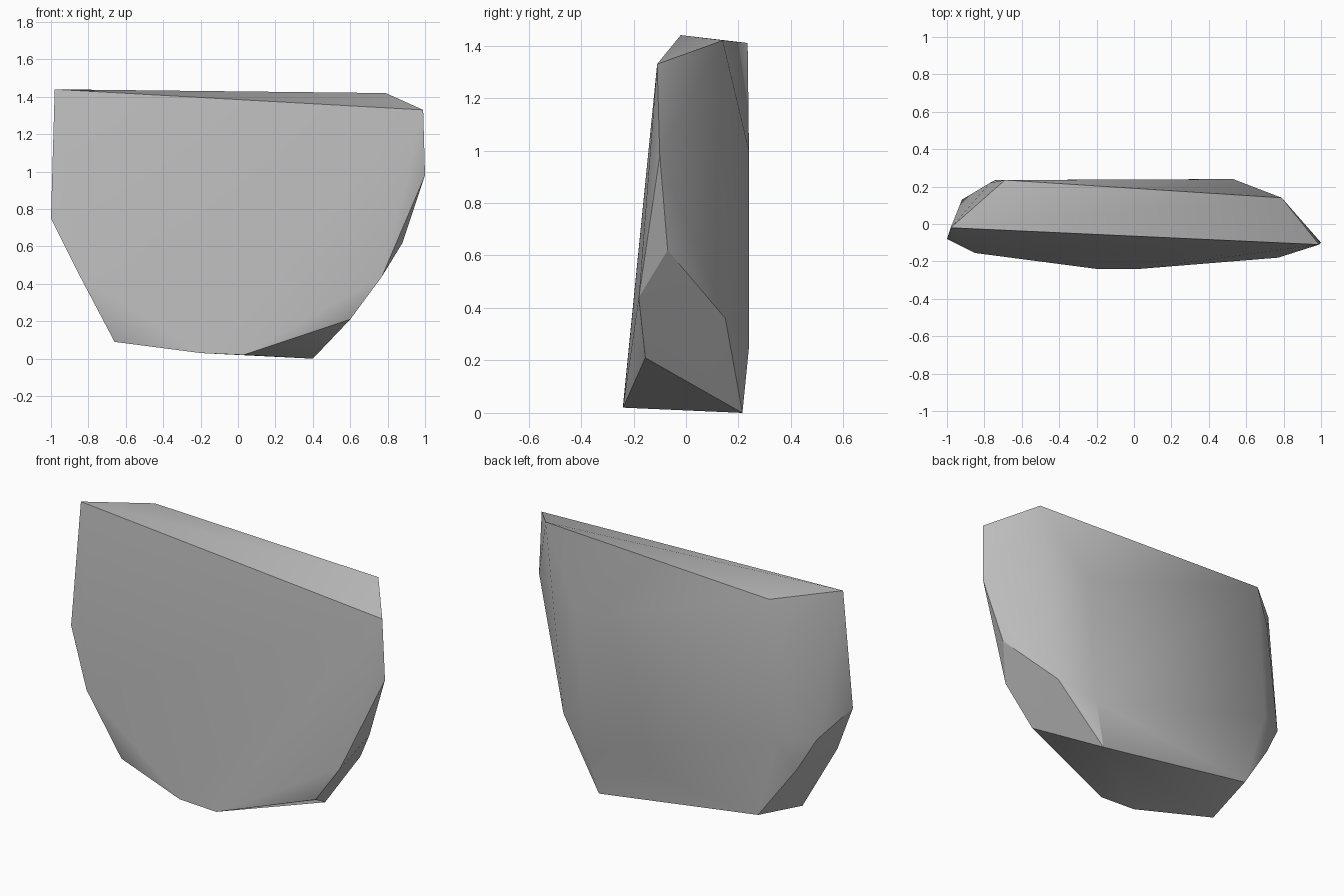
import bpy
import bmesh
import math

# Remove the default object if present
cube = bpy.data.objects.get("Cube")
if cube:
    bpy.data.objects.remove(cube, do_unlink=True)


def make_material(name, colour):
    """Create one flat colour material."""
    material = bpy.data.materials.new(name)
    material.use_nodes = True
    material.diffuse_color = colour
    shader = material.node_tree.nodes["Principled BSDF"]
    shader.inputs["Base Color"].default_value = colour
    shader.inputs["Roughness"].default_value = 0.9
    return material


def make_hull(name, corners, material):
    """Wrap a convex skin around the corner points."""
    bm = bmesh.new()
    for corner in corners:
        bm.verts.new(corner)
    result = bmesh.ops.convex_hull(bm, input=bm.verts[:])
    unused = {item for item in result["geom_interior"] + result["geom_unused"]
              if isinstance(item, bmesh.types.BMVert)}
    bmesh.ops.delete(bm, geom=list(unused), context="VERTS")
    bmesh.ops.dissolve_limit(bm, angle_limit=math.radians(1),
                             verts=bm.verts[:], edges=bm.edges[:])
    bmesh.ops.recalc_face_normals(bm, faces=bm.faces[:])
    mesh = bpy.data.meshes.new(name)
    bm.to_mesh(mesh)
    bm.free()
    mesh.materials.append(material)
    obj = bpy.data.objects.new(name, mesh)
    bpy.context.collection.objects.link(obj)
    return obj


# Outline of the broad leaning front face
front_rim = [
    (-.98, -.02, 1.44), (.99, -.11, 1.33), (1, -.1, .98), (.77, -.18, .44),
    (.03, -.24, .02), (-.2, -.24, .03), (-.85, -.155, .45), (-1, -.08, .75),
]

# Chipped corners around the sides and base
side_chips = [
    (.88, -.07, .62), (.6, -.155, .21), (.67, .15, .36),
    (-.66, -.11, .09), (-.92, .13, .63), (-.82, .16, .45),
]

# Outline of the flat upright back face and the top edge
back_rim = [
    (.79, .14, 1.42), (-.69, .235, 1.41), (-.77, .22, 1.2), (-.74, .235, .6),
    (-.61, .22, .15), (.4, .215, 0), (.47, .24, .25), (.53, .24, 1),
]

# Rock slab
stone_grey = make_material("stone grey", (.5, .5, .5, 1))
rock = make_hull("rock_slab", front_rim + side_chips + back_rim, stone_grey)

# Soft shading with crisp breaks
bpy.ops.object.select_all(action="DESELECT")
rock.select_set(True)
bpy.context.view_layer.objects.active = rock
bpy.ops.object.shade_smooth_by_angle(angle=math.radians(30))
